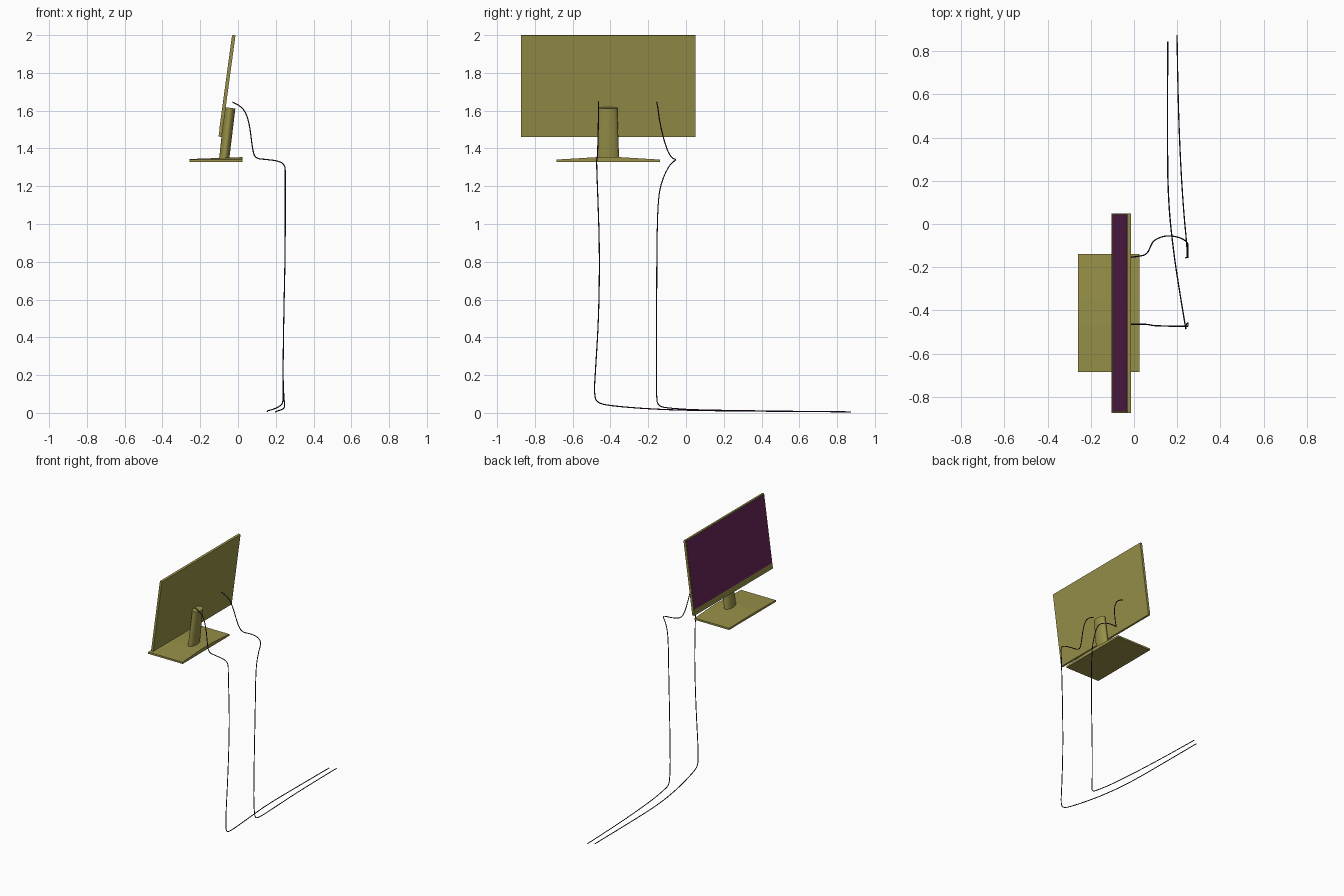
import bpy
from math import sin, cos, tau

if "Cube" in bpy.data.objects:
    bpy.data.objects.remove(bpy.data.objects["Cube"])


def material(name, color):
    m = bpy.data.materials.new(name)
    m.diffuse_color = (*color, 1)
    m.use_nodes = True
    m.node_tree.nodes["Principled BSDF"].inputs["Base Color"].default_value = m.diffuse_color
    return m


olive = material("olive_plastic", (0.31, 0.28, 0.065))
purple = material("purple_screen", (0.14, 0.02, 0.105))
dark = material("dark_cable", (0.025, 0.01, 0.045))


def loft(name, start, end, mat):
    """Closed solid between two matching rings of points."""
    n = len(start)
    faces = [(i, (i + 1) % n, n + (i + 1) % n, n + i) for i in range(n)]
    faces += [tuple(range(n))[::-1], tuple(range(n, 2 * n))]
    me = bpy.data.meshes.new(name)
    me.from_pydata(list(start) + list(end), [], faces)
    ob = bpy.data.objects.new(name, me)
    bpy.context.collection.objects.link(ob)
    me.materials.append(mat)
    bpy.context.view_layer.objects.active = ob
    ob.select_set(True)
    bpy.ops.object.mode_set(mode='EDIT')
    bpy.ops.mesh.select_all(action='SELECT')
    bpy.ops.mesh.normals_make_consistent(inside=False)
    bpy.ops.object.mode_set(mode='OBJECT')
    ob.select_set(False)
    return ob


def slab(name, up0, up1, depth0, depth1, y0, y1, mat):
    """Box in the tilted frame of the display: up along it, depth behind it."""
    ux, uz = 0.1342, 0.991
    prof = [(-0.103 + u * ux + d * uz, 1.463 + u * uz - d * ux)
            for u, d in ((up0, depth0), (up1, depth0), (up1, depth1), (up0, depth1))]
    return loft(name, [(x, y0, z) for x, z in prof], [(x, y1, z) for x, z in prof], mat)


# Display housing and the glass on its -x face
slab("display_housing", 0, 0.543, 0, 0.017, -0.873, 0.049, olive)
slab("display_screen", 0.042, 0.538, -0.0012, 0.003, -0.867, 0.043, purple)


# Foot plate, rising slightly towards the neck
def foot_profile(x, peak):
    return [(x, y, z) for y, z in ((-0.685, 1.328), (-0.138, 1.328), (-0.138, 1.341),
                                   (-0.352, peak), (-0.47, peak), (-0.685, 1.341))]


loft("foot_plate", foot_profile(-0.258, 1.344), foot_profile(0.025, 1.354), olive)


# Leaning oval neck, narrowing upwards
def oval(cx, cz, rx, ry, tilt):
    return [(cx + rx * cos(tau * i / 32), -0.413 + ry * sin(tau * i / 32),
             cz - tilt * cos(tau * i / 32)) for i in range(32)]


neck = loft("stand_neck", oval(-0.073, 1.346, 0.027, 0.059, 0),
            oval(-0.042, 1.615, 0.028, 0.049, 0.004), olive)
neck.select_set(True)
bpy.ops.object.shade_smooth_by_angle()
neck.select_set(False)


# Cables from the display, over the desk edge, down and along the floor
def cable(name, points):
    cu = bpy.data.curves.new(name, 'CURVE')
    cu.dimensions = '3D'
    cu.bevel_depth = 0.003
    cu.bevel_resolution = 2
    cu.use_fill_caps = True
    sp = cu.splines.new('NURBS')
    sp.points.add(len(points) - 1)
    for p, co in zip(sp.points, points):
        p.co = (*co, 1)
    sp.order_u = 3
    sp.use_endpoint_u = True
    sp.resolution_u = 6
    cu.materials.append(dark)
    bpy.context.collection.objects.link(bpy.data.objects.new(name, cu))


drop = [(-0.03, 1.645), (0.025, 1.625), (0.06, 1.54), (0.076, 1.40), (0.09, 1.347),
        (0.145, 1.342), (0.21, 1.335), (0.25, 1.315), (0.25, 1.25), (0.25, 1.15),
        (0.25, 0.85), (0.242, 0.50), (0.238, 0.20)]
left_y = [-0.463, -0.463, -0.464, -0.467, -0.47, -0.472, -0.473, -0.473, -0.471,
          -0.467, -0.457, -0.462, -0.481]
right_y = [-0.155, -0.15, -0.14, -0.105, -0.075, -0.052, -0.06, -0.085, -0.12,
           -0.148, -0.155, -0.155, -0.156]
left_floor = [(0.24, -0.486, 0.11), (0.238, -0.475, 0.052), (0.222, -0.38, 0.035),
              (0.185, -0.15, 0.018), (0.158, 0.10, 0.012), (0.154, 0.40, 0.009),
              (0.156, 0.845, 0.006)]
right_floor = [(0.242, -0.156, 0.10), (0.247, -0.152, 0.035), (0.243, -0.08, 0.024),
               (0.23, 0.05, 0.016), (0.214, 0.30, 0.012), (0.203, 0.60, 0.008),
               (0.199, 0.873, 0.005)]
for name, ys, floor in (("power_cable", left_y, left_floor),
                        ("video_cable", right_y, right_floor)):
    cable(name, [(x, y, z) for (x, z), y in zip(drop, ys)] + floor)
